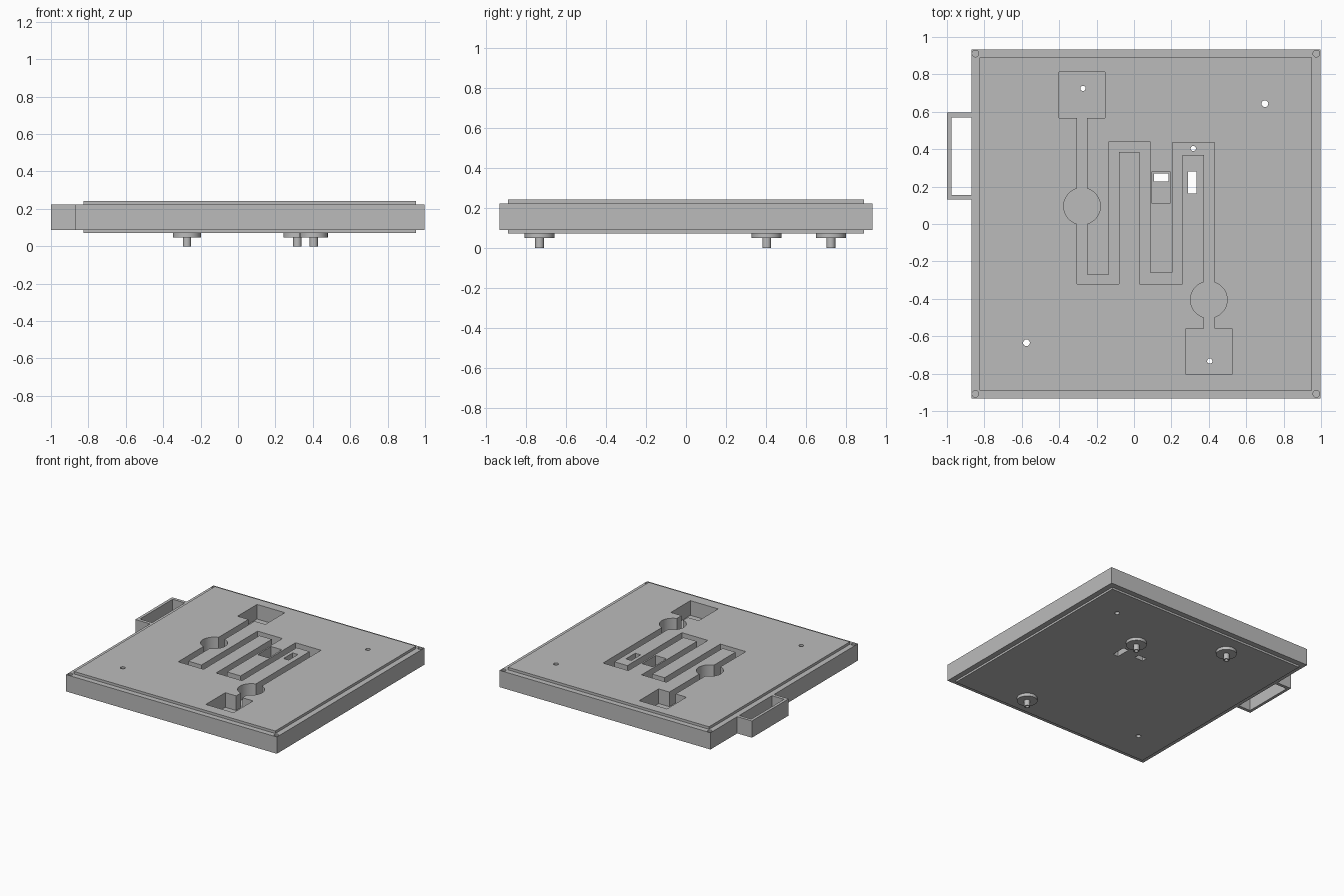
import bpy
import math
import bmesh

cube = bpy.data.objects.get("Cube")
if cube:
    bpy.data.objects.remove(cube, do_unlink=True)

grey = bpy.data.materials.new("plain_grey")
grey.use_nodes = True
COLOUR = (0.5, 0.5, 0.5, 1)
grey.diffuse_color = COLOUR
grey.node_tree.nodes["Principled BSDF"].inputs["Base Color"].default_value = COLOUR


def finish(bm, name):
    mesh = bpy.data.meshes.new(name)
    bm.to_mesh(mesh)
    bm.free()
    mesh.materials.append(grey)
    ob = bpy.data.objects.new(name, mesh)
    bpy.context.scene.collection.objects.link(ob)
    return ob


def box(name, x0, x1, y0, y1, z0, z1):
    bm = bmesh.new()
    bmesh.ops.create_cube(bm, size=1)
    for v in bm.verts:
        v.co = (x1 if v.co.x > 0 else x0, y1 if v.co.y > 0 else y0, z1 if v.co.z > 0 else z0)
    return finish(bm, name)


def cylinder(name, x, y, r, z0, z1, sides=32):
    bm = bmesh.new()
    bmesh.ops.create_cone(bm, cap_ends=True, segments=sides, radius1=r, radius2=r, depth=z1 - z0)
    bmesh.ops.translate(bm, verts=bm.verts, vec=(x, y, (z0 + z1) / 2))
    return finish(bm, name)


def combine(target, other, operation):
    """Apply a boolean and throw the second object away."""
    mod = target.modifiers.new(operation.lower(), 'BOOLEAN')
    mod.operation = operation
    mod.solver = 'EXACT'
    mod.object = other
    bpy.context.view_layer.objects.active = target
    bpy.ops.object.modifier_apply(modifier=mod.name)
    bpy.data.objects.remove(other, do_unlink=True)


def smooth(ob):
    bpy.ops.object.select_all(action='DESELECT')
    ob.select_set(True)
    bpy.context.view_layer.objects.active = ob
    bpy.ops.object.shade_smooth_by_angle(angle=math.radians(30))


BOTTOM, LOW, HIGH, TOP = 0.072, 0.088, 0.222, 0.242
FLOOR, ABOVE = 0.125, 0.3

# Block with a thin raised panel on its top and underside
body = box("chip_body", -0.87, 0.997, -0.933, 0.933, LOW, HIGH)
combine(body, box("panel", -0.827, 0.953, -0.89, 0.89, BOTTOM, TOP), 'UNION')

# Serpentine channel outline, one closed loop
outer = [(-0.305, 0.6), (-0.305, -0.32), (-0.08, -0.32), (-0.08, 0.385), (0.03, 0.385),
         (0.03, -0.32), (0.26, -0.32), (0.26, 0.37), (0.375, 0.37), (0.375, -0.6)]
inner = [(0.43, -0.6), (0.43, 0.435), (0.205, 0.435), (0.205, -0.26), (0.085, -0.26),
         (0.085, 0.44), (-0.135, 0.44), (-0.135, -0.27), (-0.25, -0.27), (-0.25, 0.6)]
bm = bmesh.new()
face = bm.faces.new([bm.verts.new((x, y, FLOOR)) for x, y in outer + inner])
side = bmesh.ops.extrude_face_region(bm, geom=[face])["geom"]
bmesh.ops.translate(bm, verts=[v for v in side if isinstance(v, bmesh.types.BMVert)],
                    vec=(0, 0, ABOVE - FLOOR))
bmesh.ops.recalc_face_normals(bm, faces=bm.faces)
channel = finish(bm, "channel_cutter")

# Square reservoirs and round chambers along the channel
for x, y in ((-0.278, 0.69), (0.402, -0.682)):
    combine(channel, box("reservoir", x - 0.123, x + 0.123, y - 0.123, y + 0.123, FLOOR, ABOVE), 'UNION')
for x, y in ((-0.278, 0.095), (0.4, -0.405)):
    combine(channel, cylinder("chamber", x, y, 0.098, FLOOR, ABOVE, 48), 'UNION')
combine(body, channel, 'DIFFERENCE')

# Sensor pocket with its window, and the slot beside it
combine(body, box("pocket", 0.097, 0.192, 0.11, 0.28, FLOOR, ABOVE), 'DIFFERENCE')
combine(body, box("window", 0.108, 0.184, 0.228, 0.27, -0.1, ABOVE), 'DIFFERENCE')
combine(body, box("slot", 0.288, 0.335, 0.163, 0.28, -0.1, ABOVE), 'DIFFERENCE')

# Pin holes through the block and blind holes in its corners
for x, y in ((0.7, 0.643), (-0.575, -0.635)):
    combine(body, cylinder("hole", x, y, 0.018, -0.1, ABOVE, 24), 'DIFFERENCE')
for x in (-0.848, 0.975):
    for y in (-0.908, 0.911):
        combine(body, cylinder("corner_hole", x, y, 0.018, 0.19, ABOVE, 24), 'DIFFERENCE')

# Ports underneath: flange and hollow stem, bored through to the channel
for i, (x, y) in enumerate(((-0.273, 0.725), (0.317, 0.404), (0.405, -0.733)), 1):
    port = cylinder(f"port_{i}", x, y, 0.075, 0.048, BOTTOM, 48)
    combine(port, cylinder("stem", x, y, 0.022, 0, 0.06, 24), 'UNION')
    for part in (port, body):
        combine(part, cylinder("bore", x, y, 0.014, -0.1, ABOVE, 24), 'DIFFERENCE')
    smooth(port)
smooth(body)

# Open rectangular handle on the right side
handle = box("handle", -1, -0.87, 0.13, 0.595, LOW, HIGH)
combine(handle, box("handle_opening", -0.977, -0.8, 0.156, 0.57, -0.1, ABOVE), 'DIFFERENCE')
